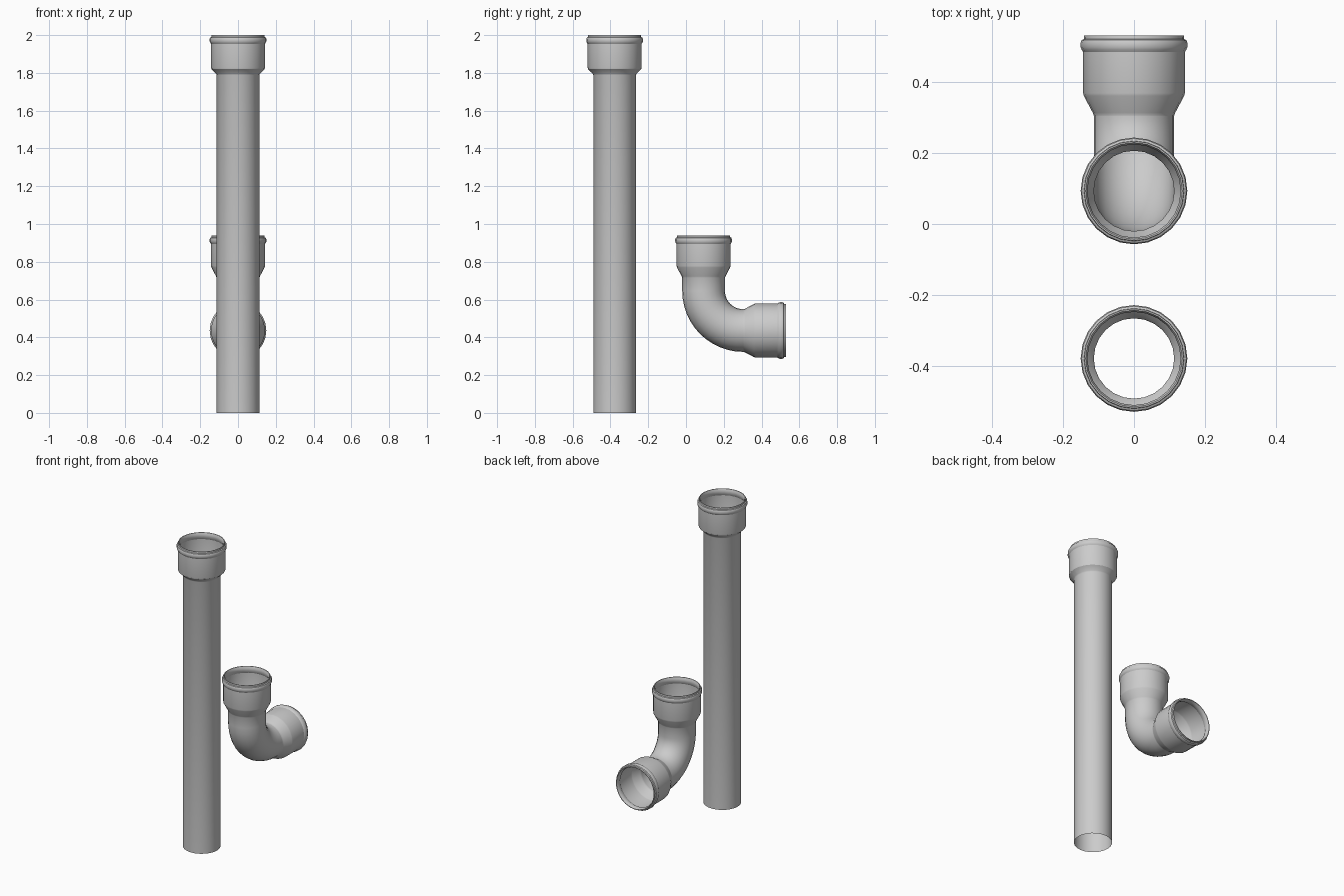
import bpy, bmesh, math
from mathutils import Vector

if "Cube" in bpy.data.objects:
    bpy.data.objects.remove(bpy.data.objects["Cube"])

SIDES = 24
PIPE_R = 0.113


def socket(length, taper):
    """Socket outline as (distance from the mouth, radius), inner lip first."""
    return [(0.045, 0.139), (0.030, 0.131), (0.012, 0.131), (0.0, 0.136),
            (0.0, 0.140), (0.010, 0.141), (0.013, 0.147), (0.020, 0.150),
            (0.033, 0.150), (0.040, 0.147), (0.046, 0.143),
            (length, 0.143), (length + 0.008, 0.141),
            (taper - 0.008, 0.116), (taper, PIPE_R)]


def loft(name, stations):
    """Skin rings along the x=0 plane; station = (y, z, tilt, radius)."""
    bm = bmesh.new()
    rings = []
    for y, z, tilt, r in stations:
        side = Vector((0, math.cos(tilt), math.sin(tilt)))
        ring = []
        for i in range(SIDES):
            a = 2 * math.pi * i / SIDES
            p = Vector((0, y, z)) + Vector((1, 0, 0)) * r * math.cos(a) + side * r * math.sin(a)
            ring.append(bm.verts.new(p))
        rings.append(ring)
    for a, b in zip(rings, rings[1:]):
        for i in range(SIDES):
            j = (i + 1) % SIDES
            bm.faces.new((a[j], a[i], b[i], b[j]))
    bm.normal_update()
    mesh = bpy.data.meshes.new(name)
    bm.to_mesh(mesh)
    bm.free()
    obj = bpy.data.objects.new(name, mesh)
    bpy.context.collection.objects.link(obj)
    bpy.ops.object.select_all(action='DESELECT')
    obj.select_set(True)
    bpy.context.view_layer.objects.active = obj
    bpy.ops.object.shade_smooth_by_angle(angle=math.radians(30))
    return obj


# Straight pipe: socket on top, plain open end below
PY = -0.378
loft("straight_pipe",
     [(PY, 2.0 - d, 0, r) for d, r in socket(0.172, 0.212)] + [(PY, 0, 0, PIPE_R)])

# Elbow: upward socket, quarter bend, sideways socket
EY, EZ, TOP, END, BEND = 0.093, 0.436, 0.94, 0.53, 0.21
elbow_socket = socket(0.162, 0.225)
stations = [(EY, TOP - d, 0, r) for d, r in elbow_socket]
for k in range(13):
    t = math.pi / 2 * k / 12
    stations.append((EY + BEND * (1 - math.cos(t)),
                     EZ + BEND * (1 - math.sin(t)), t, PIPE_R))
stations += [(END - d, EZ, math.pi / 2, r) for d, r in reversed(elbow_socket)]
loft("elbow_pipe", stations)
